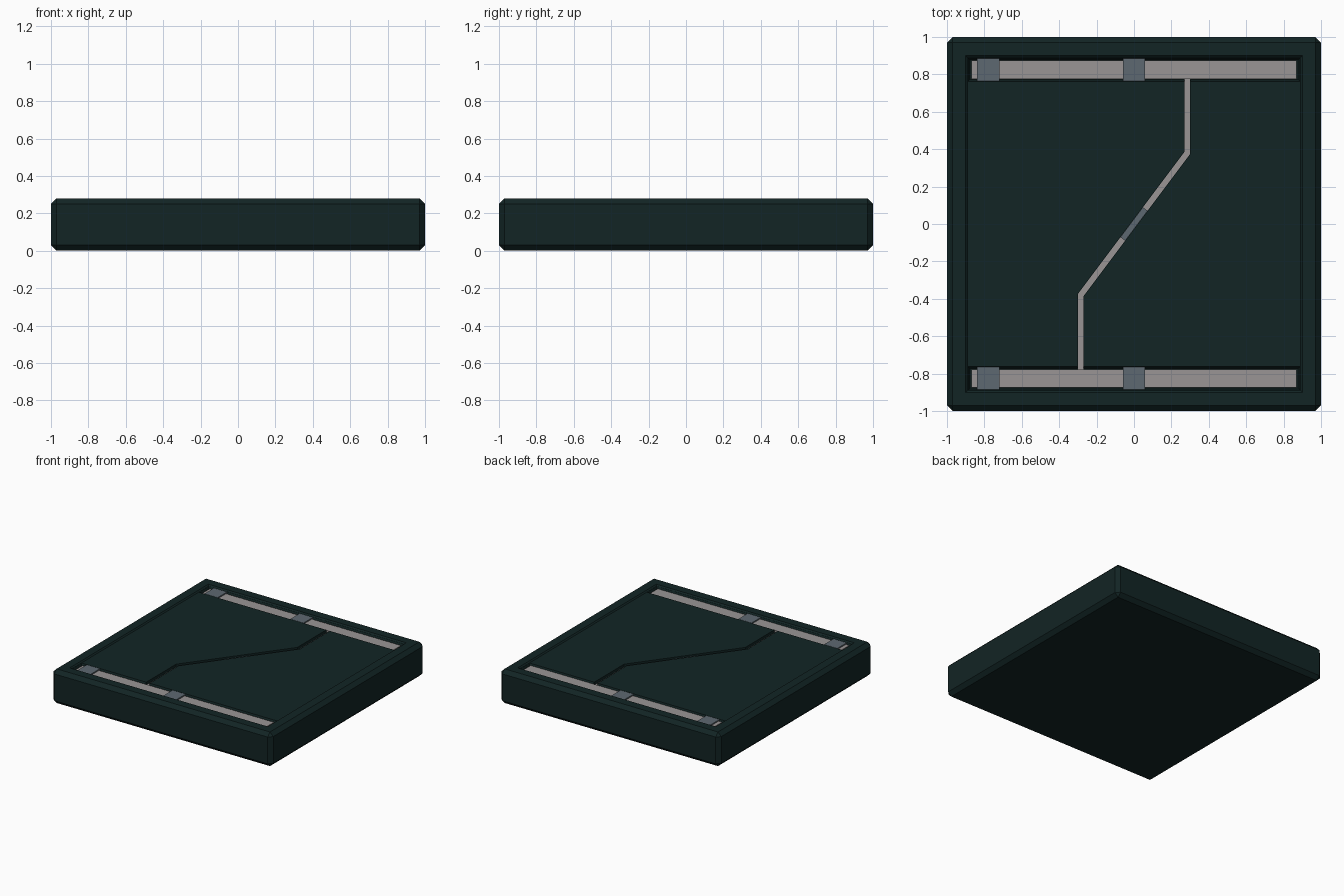
import bpy, bmesh
from mathutils import Vector

if "Cube" in bpy.data.objects:
    bpy.data.objects.remove(bpy.data.objects["Cube"])

TOP = 0.28      # rim height
PANEL = 0.27    # inset panel height


def material(name, rgb):
    m = bpy.data.materials.new(name)
    m.diffuse_color = (*rgb, 1)
    m.use_nodes = True
    m.node_tree.nodes["Principled BSDF"].inputs["Base Color"].default_value = m.diffuse_color
    return m


DARK = material("dark_green", (0.006, 0.018, 0.018))
LIGHT = material("pale_strip", (0.32, 0.30, 0.30))
STEEL = material("steel_clip", (0.11, 0.14, 0.165))


def loft(name, low, high, z0, z1, mat=None):
    """Closed prism or frustum between two outlines."""
    bm = bmesh.new()
    a = [bm.verts.new((x, y, z0)) for x, y in low]
    b = [bm.verts.new((x, y, z1)) for x, y in high]
    bm.faces.new(a[::-1])
    bm.faces.new(b)
    n = len(a)
    for i in range(n):
        j = (i + 1) % n
        bm.faces.new((a[i], a[j], b[j], b[i]))
    bmesh.ops.recalc_face_normals(bm, faces=bm.faces)
    me = bpy.data.meshes.new(name)
    bm.to_mesh(me)
    bm.free()
    ob = bpy.data.objects.new(name, me)
    bpy.context.collection.objects.link(ob)
    if mat:
        me.materials.append(mat)
    return ob


def rect(x0, x1, y0, y1, grow=0.0):
    return [(x0 - grow, y0 - grow), (x1 + grow, y0 - grow),
            (x1 + grow, y1 + grow), (x0 - grow, y1 + grow)]


def ribbon(path, half):
    """Mitred outline of constant width around a path."""
    pts = [Vector(p) for p in path]
    left, right = [], []
    for i, p in enumerate(pts):
        dirs = []
        if i > 0:
            dirs.append((p - pts[i - 1]).normalized())
        if i < len(pts) - 1:
            dirs.append((pts[i + 1] - p).normalized())
        normals = [Vector((-d.y, d.x)) for d in dirs]
        m = sum(normals, Vector((0, 0))).normalized()
        off = m * (half / m.dot(normals[0]))
        left.append(tuple(p + off))
        right.append(tuple(p - off))
    return left + right[::-1]


def cut(target, cutter):
    mod = target.modifiers.new("cut", "BOOLEAN")
    mod.operation = "DIFFERENCE"
    mod.solver = "EXACT"
    mod.object = cutter
    bpy.context.view_layer.objects.active = target
    bpy.ops.object.modifier_apply(modifier=mod.name)
    bpy.data.objects.remove(cutter, do_unlink=True)


# Slab with chamfered edges
slab = loft("floor_slab", rect(-1, 1, -1, 1), rect(-1, 1, -1, 1), 0, TOP, DARK)
bev = slab.modifiers.new("chamfer", "BEVEL")
bev.width, bev.segments = 0.03, 1
bpy.context.view_layer.objects.active = slab
bpy.ops.object.modifier_apply(modifier=bev.name)

# Shallow inset panel with sloped sides
cut(slab, loft("panel_cutter", rect(-.89, .89, -.89, .89),
               rect(-.89, .89, -.89, .89, 0.02), PANEL, TOP + 0.01))

# Edge channels with strips and clips
for side, label in ((1, "back"), (-1, "front")):
    c = 0.825 * side
    floor = rect(-.878, .878, c - .053, c + .053)
    lip = rect(-.878, .878, c - .053, c + .053, 0.02)
    cut(slab, loft("channel_cutter", floor, lip, PANEL - 0.03, PANEL + 0.03))
    s = rect(-.87, .87, c - .05, c + .048)
    loft(label + "_light_strip", s, s, PANEL - 0.035, PANEL - 0.01, LIGHT)
    for x, pos in ((-.78, "left"), (0, "middle")):
        k = rect(x - .06, x + .06, c - .06, c + .06)
        loft(f"{label}_{pos}_clip", k, k, PANEL - 0.035, PANEL, STEEL)

# Kinked groove joining the channels, with its strip and clip
path = [(.285, .785), (.285, .38), (-.285, -.38), (-.285, -.785)]
g = ribbon(path, 0.016)
cut(slab, loft("groove_cutter", g, g, PANEL - 0.03, PANEL + 0.03))
s = ribbon(path, 0.0155)
loft("groove_light_strip", s, s, PANEL - 0.035, PANEL - 0.024, LIGHT)
k = ribbon([(.06, .08), (-.06, -.08)], 0.0155)
loft("groove_clip", k, k, PANEL - 0.03, PANEL - 0.014, STEEL)
